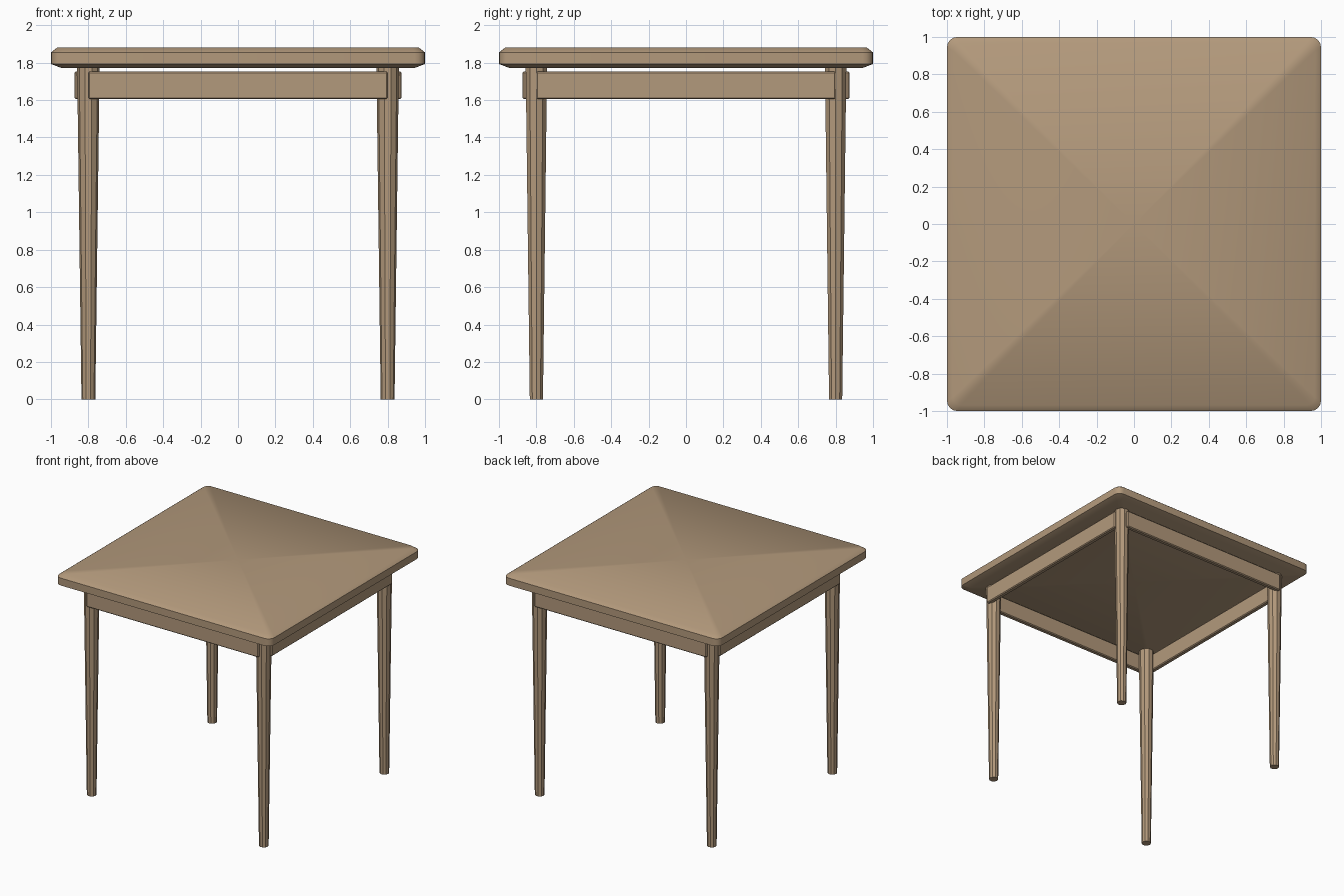
import bpy, bmesh, math

if "Cube" in bpy.data.objects:
    bpy.data.objects.remove(bpy.data.objects["Cube"])

wood = bpy.data.materials.new("wood")
wood.diffuse_color = (0.45, 0.32, 0.20, 1)
wood.use_nodes = True
wood.node_tree.nodes["Principled BSDF"].inputs["Base Color"].default_value = wood.diffuse_color


def finish(bm, name):
    bmesh.ops.recalc_face_normals(bm, faces=bm.faces[:])
    me = bpy.data.meshes.new(name)
    bm.to_mesh(me)
    bm.free()
    me.materials.append(wood)
    ob = bpy.data.objects.new(name, me)
    bpy.context.collection.objects.link(ob)
    return ob


def rounded_square(half, radius, seg=4):
    """Outline of a square with rounded corners, counter-clockwise."""
    pts = []
    for k in range(4):
        mid = math.radians(45 + 90 * k)
        cx = math.copysign(half - radius, math.cos(mid))
        cy = math.copysign(half - radius, math.sin(mid))
        for i in range(seg + 1):
            a = math.radians(90 * k + 90 * i / seg)
            pts.append((cx + radius * math.cos(a), cy + radius * math.sin(a)))
    return pts


# Tabletop: stacked rounded squares, chamfered above and below, fanned caps
bm = bmesh.new()
levels = [(0.945, 1.772), (1.0, 1.793), (1.0, 1.855), (0.968, 1.88)]
rings = [[bm.verts.new((x, y, z)) for x, y in rounded_square(h, 0.055 - (1 - h) * 0.4)]
         for h, z in levels]
n = len(rings[0])
for lo, hi in zip(rings, rings[1:]):
    for i in range(n):
        j = (i + 1) % n
        bm.faces.new((lo[i], lo[j], hi[j], hi[i]))
for ring, z in ((rings[0], 1.772), (rings[-1], 1.88)):
    centre = bm.verts.new((0, 0, z))
    for i in range(n):
        bm.faces.new((ring[i], ring[(i + 1) % n], centre))
top = finish(bm, "tabletop")
top.data.shade_smooth()
top.data.set_sharp_from_angle(angle=math.radians(45))

# Legs: tapered ten-sided posts
for ny, sy in (("front", -1), ("back", 1)):
    for nx, sx in (("left", -1), ("right", 1)):
        bm = bmesh.new()
        bmesh.ops.create_cone(bm, cap_ends=True, segments=10,
                              radius1=0.037, radius2=0.06, depth=1.772)
        leg = finish(bm, f"{ny}_{nx}_leg")
        leg.location = (0.8 * sx, 0.8 * sy, 0.886)
        leg.rotation_euler.z = math.pi / 2

# Apron rails: thin boards on the outside of the legs
for k, side in enumerate(("front", "right", "back", "left")):
    bm = bmesh.new()
    bmesh.ops.create_cube(bm, size=1)
    bmesh.ops.scale(bm, vec=(1.6, 0.04, 0.147), verts=bm.verts[:])
    bmesh.ops.bevel(bm, geom=bm.edges[:], offset=0.007, segments=1, affect='EDGES')
    bmesh.ops.translate(bm, vec=(0, -0.854, 1.6785), verts=bm.verts[:])
    rail = finish(bm, side + "_apron")
    rail.rotation_euler.z = k * math.pi / 2
